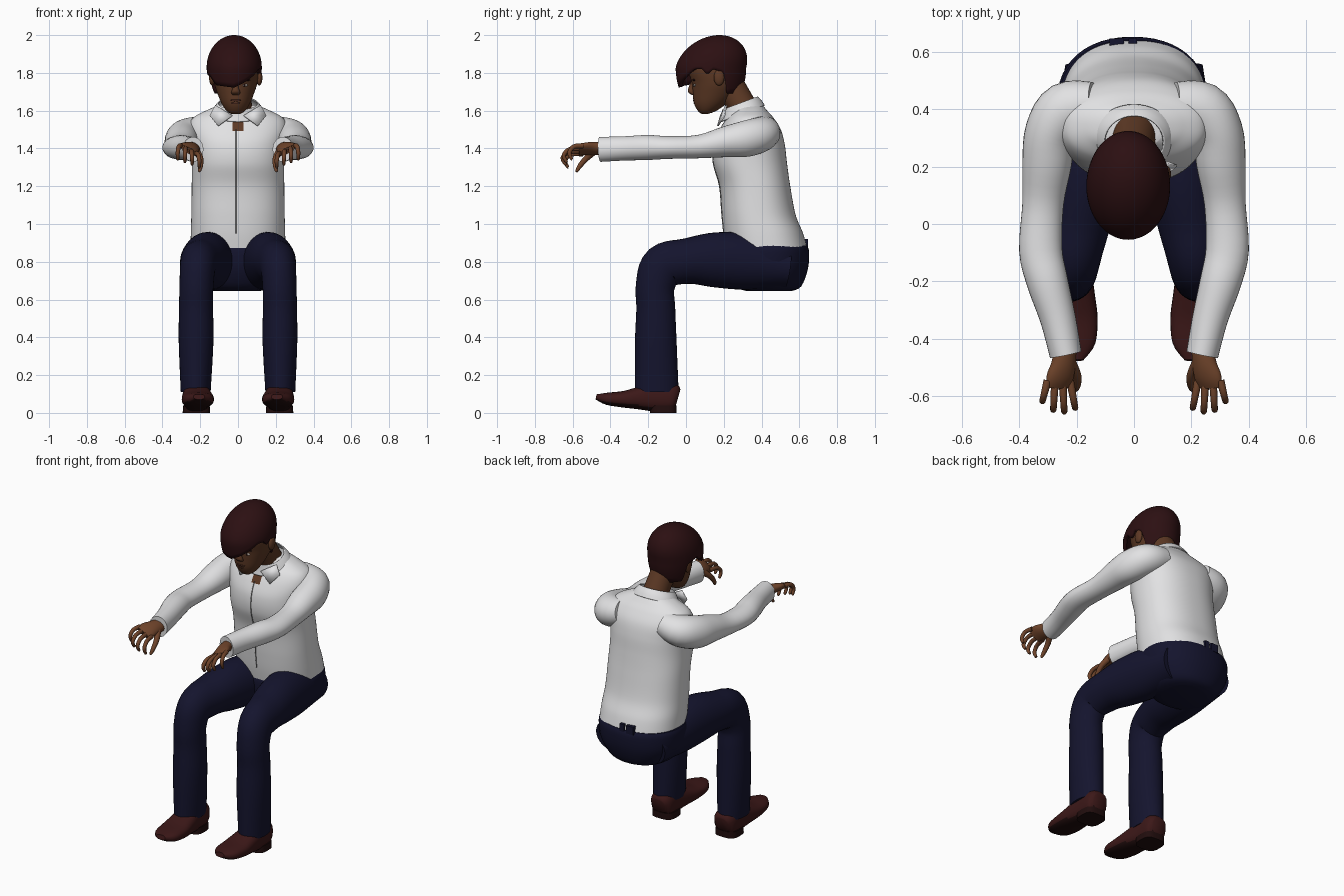
import bpy, bmesh, math
from mathutils import Vector

cube = bpy.data.objects.get("Cube")
if cube:
    bpy.data.objects.remove(cube, do_unlink=True)


def material(name, r, g, b):
    m = bpy.data.materials.new(name)
    m.use_nodes = True
    m.diffuse_color = (r, g, b, 1)
    m.node_tree.nodes["Principled BSDF"].inputs["Base Color"].default_value = (r, g, b, 1)
    return m


SHIRT = material("white cotton", .76, .76, .77)
SEAM = material("grey seam", .2, .2, .2)
NAVY = material("navy cloth", .007, .007, .027)
SKIN = material("brown skin", .16, .058, .024)
FACE = material("deep brown skin", .11, .041, .018)
LIP = material("lip brown", .07, .023, .014)
HAIR = material("dark auburn hair", .025, .005, .006)
LEATHER = material("oxblood leather", .045, .009, .009)
SOLE = material("dark sole", .015, .004, .004)
EYE = material("eye white", .55, .5, .45)


def finish(name, bm, mats, rule=None, thick=0, angle=45):
    bmesh.ops.recalc_face_normals(bm, faces=bm.faces)
    if rule:
        for f in bm.faces:
            f.material_index = int(rule(f.calc_center_median(), f.normal))
    me = bpy.data.meshes.new(name)
    bm.to_mesh(me)
    bm.free()
    for m in mats:
        me.materials.append(m)
    ob = bpy.data.objects.new(name, me)
    bpy.context.collection.objects.link(ob)
    if thick:
        mod = ob.modifiers.new("thickness", "SOLIDIFY")
        mod.thickness = thick
    bpy.ops.object.select_all(action="DESELECT")
    ob.select_set(True)
    bpy.context.view_layer.objects.active = ob
    bpy.ops.object.shade_smooth_by_angle(angle=math.radians(angle))
    return ob


def spline(rows, steps):
    """Smooth interpolation through rows of numbers."""
    out = []
    last = len(rows) - 1
    for i in range(last):
        a, b, c, d = (rows[max(0, min(last, i + k))] for k in (-1, 0, 1, 2))
        for s in range(steps):
            t = s / steps
            out.append([q + .5 * t * (r - p + t * (2*p - 5*q + 4*r - w + t * (3*(q - r) + w - p)))
                        for p, q, r, w in zip(a, b, c, d)])
    return out + [list(rows[-1])]


def loft(name, rows, mats, ref=(1, 0, 0), normal=None, p=2, n=28, steps=4,
         side=1, caps=True, rule=None, thick=0):
    """Rows are x, y, z, radius along ref, radius across it."""
    rows = spline(rows, steps)
    pts = [Vector((r[0] * side, r[1], r[2])) for r in rows]
    ref = Vector((ref[0] * side, ref[1], ref[2]))
    bm = bmesh.new()
    rings = []
    for i, (c, r) in enumerate(zip(pts, rows)):
        t = Vector(normal) if normal else pts[min(i + 1, len(pts) - 1)] - pts[max(i - 1, 0)]
        t.normalize()
        v = (ref - t * ref.dot(t)).normalized()
        u = t.cross(v)
        ring = []
        for k in range(n):
            ca, sa = math.cos(math.tau * k / n), math.sin(math.tau * k / n)
            e = 2 / p
            ring.append(bm.verts.new(c + v * r[3] * math.copysign(abs(ca) ** e, ca)
                                     + u * r[4] * math.copysign(abs(sa) ** e, sa)))
        rings.append(ring)
    for a, b in zip(rings, rings[1:]):
        for k in range(n):
            bm.faces.new((a[k], a[k - 1], b[k - 1], b[k]))
    if caps:
        bm.faces.new(rings[0])
        bm.faces.new(rings[-1])
    return finish(name, bm, mats, rule, thick)


def ball(name, loc, size, mat):
    bm = bmesh.new()
    bmesh.ops.create_uvsphere(bm, u_segments=20, v_segments=12, radius=1)
    for v in bm.verts:
        v.co = Vector(a * s + c for a, s, c in zip(v.co, size, loc))
    return finish(name, bm, [mat])


def block(name, loc, size, mat):
    bm = bmesh.new()
    bmesh.ops.create_cube(bm, size=1)
    for v in bm.verts:
        v.co = Vector(a * s + c for a, s, c in zip(v.co, size, loc))
    return finish(name, bm, [mat])


# Shirt body with open neck
UP = (0, 0, 1)
body = [(0, .43, .86, .25, .215), (0, .41, .95, .25, .21), (0, .385, 1.05, .247, .195),
        (0, .365, 1.2, .245, .187), (0, .34, 1.32, .245, .195), (0, .335, 1.42, .25, .188),
        (0, .34, 1.5, .262, .162), (0, .34, 1.56, .24, .125), (0, .34, 1.6, .17, .09),
        (0, .335, 1.63, .1, .07)]
loft("shirt_body", body, [SHIRT, FACE], normal=UP, p=2.3, n=80, steps=8,
     rule=lambda c, n: c.y < .3 and c.z > 1.46 and abs(c.x) < (c.z - 1.46) * .45)
loft("shirt_front_seam", [(-.01, r[1] - r[4], r[2], .0025, .003) for r in body[1:7]],
     [SEAM], n=8)

# Collar band and points
loft("collar_band", [(0, .30, 1.585, .145, .125), (0, .295, 1.615, .127, .112),
                     (0, .285, 1.64, .105, .10)], [SHIRT], normal=(0, -.35, .94),
     caps=False, thick=.006, n=40)
for s in (-1, 1):
    bm = bmesh.new()
    flap = [(.03, .18, 1.575), (.12, .21, 1.63), (.15, .2, 1.575), (.105, .165, 1.52)]
    bm.faces.new([bm.verts.new((x * s, y, z)) for x, y, z in flap])
    finish("collar_point", bm, [SHIRT], thick=.008)

# Trousers seat, with cloth showing through the hem at the back
loft("trouser_seat", [(-.005, .44, .645, .12, .12), (-.005, .435, .67, .19, .175),
                      (-.005, .43, .76, .25, .215), (-.005, .43, .85, .262, .222),
                      (-.005, .43, .885, .255, .212)], [NAVY], normal=UP, p=2.2, n=48)
for x, w in ((-.06, .05), (-.005, .03)):
    block("waistband_gap", (x, .63, .895), (w, .034, .05), NAVY)

for s in (-1, 1):
    # Trouser leg
    loft("trouser_leg", [(.12, .54, .77, .12, .11), (.145, .32, .80, .13, .148),
                         (.17, .15, .81, .125, .145), (.195, 0, .803, .112, .12),
                         (.212, -.12, .775, .095, .118), (.22, -.163, .67, .09, .103),
                         (.222, -.16, .55, .09, .103), (.222, -.16, .38, .092, .11),
                         (.224, -.155, .11, .079, .116)], [NAVY], side=s, n=36, steps=5)
    # Shoe and heel
    loft("shoe", [(.22, -.042, .08, .045, .045), (.22, -.07, .085, .068, .075),
                  (.22, -.16, .085, .072, .08), (.216, -.25, .078, .08, .06),
                  (.212, -.33, .072, .085, .044), (.208, -.42, .075, .073, .032),
                  (.206, -.475, .085, .03, .014)], [LEATHER, SOLE], side=s, p=2.5,
         rule=lambda c, n: n.z < -.6)
    loft("shoe_heel", [(.22, -.12, 0, .073, .07), (.22, -.12, .04, .07, .07)],
         [SOLE], normal=UP, side=s, p=3.2)
    # Sleeve
    loft("sleeve", [(.14, .41, 1.50, .075, .085), (.235, .395, 1.475, .092, .1),
                    (.29, .32, 1.452, .096, .09), (.303, .21, 1.435, .082, .086),
                    (.317, .07, 1.41, .062, .072), (.325, -.09, 1.405, .06, .075),
                    (.302, -.2, 1.405, .066, .072), (.265, -.33, 1.4, .064, .062),
                    (.238, -.455, 1.395, .066, .056)], [SHIRT], ref=UP, side=s, n=32)
    # Hand: palm, four curled fingers and thumb
    roll = (-.5, 0, .85)
    loft("palm", [(.238, -.43, 1.4, .032, .04), (.246, -.49, 1.4, .03, .046),
                  (.258, -.535, 1.398, .024, .052), (.264, -.568, 1.39, .016, .046)],
         [SKIN], ref=roll, side=s)
    for i in range(4):
        k = i - 1.5
        x, z, reach = .262 + .026 * k, 1.393 + .014 * k, (.085, .098, .092, .062)[i]
        loft("finger", [(x, -.545, z, .014, .014), (x + .008 * k, -.55 - reach * .7, z - .004, .012, .012),
                        (x + .012 * k, -.555 - reach, z - .036, .011, .011),
                        (x + .012 * k, -.55 - reach * .9, z - .07, .008, .008),
                        (x + .012 * k, -.549 - reach * .88, z - .074, .002, .002)],
             [SKIN], ref=(1, 0, 0), side=s, n=12)
    loft("thumb", [(.222, -.48, 1.39, .02, .02), (.2, -.525, 1.35, .016, .016),
                   (.198, -.56, 1.31, .013, .013), (.204, -.578, 1.28, .008, .008),
                   (.205, -.58, 1.276, .002, .002)], [SKIN], side=s, n=12)

# Neck and head
HX = -.012
loft("neck", [(0, .335, 1.55, .085, .08), (0, .30, 1.62, .075, .075),
              (HX, .22, 1.75, .072, .08)], [FACE])
loft("head", [(HX, .10, 1.583, .025, .018), (HX, .112, 1.6, .05, .05),
              (HX, .13, 1.64, .076, .088), (HX, .155, 1.7, .1, .12),
              (HX, .168, 1.75, .115, .138), (HX, .16, 1.82, .12, .148),
              (HX, .165, 1.9, .105, .125), (HX, .17, 1.95, .05, .06)],
     [FACE], normal=UP, n=40)
loft("nose", [(HX, .045, 1.765, .01, .012), (HX, .03, 1.725, .014, .016),
              (HX, .03, 1.698, .024, .018), (HX, .045, 1.682, .018, .012)],
     [FACE], normal=UP, n=16)
ball("upper_lip", (HX, .05, 1.655, ), (.032, .013, .008), LIP)
ball("lower_lip", (HX, .053, 1.64), (.028, .013, .008), LIP)
for s in (-1, 1):
    ball("eye", (HX + s * .046, .046, 1.735), (.018, .007, .007), EYE)
    ball("iris", (HX + s * .046, .042, 1.735), (.007, .005, .007), SOLE)
    ball("eyebrow", (HX + s * .05, .042, 1.762), (.028, .008, .005), HAIR)
    ball("ear", (HX + s * .125, .175, 1.775), (.016, .028, .042), FACE)

# Hair cap with a side-swept fringe: lower edge height by angle from the front
HAIRLINE = [(-180, 1.69), (-122, 1.69), (-112, 1.8), (-88, 1.82), (-78, 1.79),
            (-62, 1.78), (-45, 1.735), (0, 1.722), (25, 1.752), (45, 1.785),
            (62, 1.82), (76, 1.82), (84, 1.79), (94, 1.82), (112, 1.8),
            (122, 1.69), (180, 1.69)]


def hairline(deg):
    for (a, za), (b, zb) in zip(HAIRLINE, HAIRLINE[1:]):
        if a <= deg <= b:
            return za + (zb - za) * (deg - a) / (b - a)


bm = bmesh.new()
COLS, ROWS = 96, 18
grid = []
for j in range(ROWS):
    row = []
    for i in range(COLS):
        deg = -180 + 360 * i / COLS
        low = hairline(deg)
        z = low + (1.9995 - low) * math.sin(j / (ROWS - 1) * math.pi / 2)
        h = (z - 1.83) / .17
        f = math.sqrt(1 - h * h) if h > 0 else 1 - .22 * h * h
        a = math.radians(deg)
        row.append(bm.verts.new((-.02 + .146 * f * math.sin(a),
                                 .132 + .045 * max(h, 0) - .187 * f * math.cos(a), z)))
    grid.append(row)
for a, b in zip(grid, grid[1:]):
    for i in range(COLS):
        bm.faces.new((a[i - 1], a[i], b[i], b[i - 1]))
bm.faces.new(grid[-1])
finish("hair", bm, [HAIR], thick=.022)
